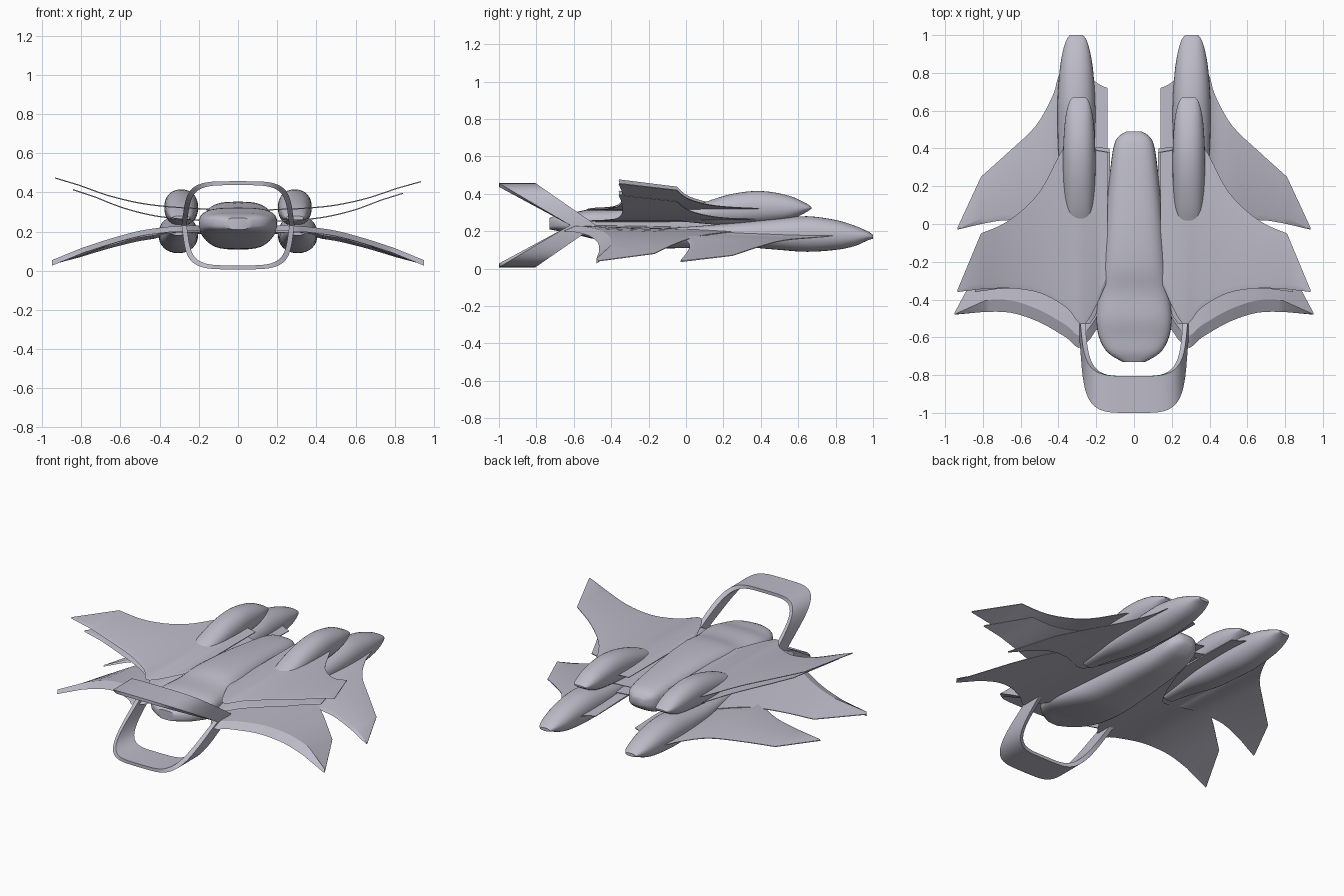
import bpy, bmesh, math

cube = bpy.data.objects.get("Cube")
if cube:
    bpy.data.objects.remove(cube, do_unlink=True)

# One hull colour for the whole craft
hull_paint = bpy.data.materials.new("pale_grey_violet")
colour = (0.51, 0.50, 0.58, 1)
hull_paint.use_nodes = True
hull_paint.diffuse_color = colour
hull_paint.node_tree.nodes["Principled BSDF"].inputs["Base Color"].default_value = colour


def smooth_rows(rows, steps):
    """Catmull-Rom resampling of a table of stations."""
    result = []
    last = len(rows) - 1
    for i in range(last):
        a, b, c, d = rows[max(i - 1, 0)], rows[i], rows[i + 1], rows[min(i + 2, last)]
        for k in range(steps):
            t = k / steps
            result.append([
                q + t / 2 * (r - p + t * (2 * p - 5 * q + 4 * r - s + t * (3 * (q - r) + s - p)))
                for p, q, r, s in zip(a, b, c, d)])
    result.append(list(rows[last]))
    return result


def loft(name, rings, closed=False, angle=40):
    """Skin a list of equal point rings; cap the ends unless the loft is closed."""
    bm = bmesh.new()
    loops = [[bm.verts.new(p) for p in ring] for ring in rings]
    count = len(loops[0])
    pairs = list(zip(loops, loops[1:]))
    if closed:
        pairs.append((loops[-1], loops[0]))
    else:
        bm.faces.new(loops[0])
        bm.faces.new(loops[-1])
    for lower, upper in pairs:
        for i in range(count):
            j = (i + 1) % count
            bm.faces.new((lower[i], lower[j], upper[j], upper[i]))
    bmesh.ops.recalc_face_normals(bm, faces=bm.faces)
    mesh = bpy.data.meshes.new(name)
    bm.to_mesh(mesh)
    bm.free()
    mesh.materials.append(hull_paint)
    obj = bpy.data.objects.new(name, mesh)
    bpy.context.collection.objects.link(obj)
    bpy.ops.object.select_all(action="DESELECT")
    obj.select_set(True)
    bpy.context.view_layer.objects.active = obj
    bpy.ops.object.shade_smooth_by_angle(angle=math.radians(angle))


def power(value, exponent):
    return math.copysign(abs(value) ** exponent, value)


def hull(name, centre_x, stations, exponent, sides=32):
    """Rounded hull along y from stations of (y, half width, z low, z high)."""
    rings = []
    for y, half, low, high in smooth_rows(stations, 4):
        ring = []
        for i in range(sides):
            a = math.tau * i / sides
            ring.append((centre_x + half * power(math.cos(a), exponent), y,
                         (low + high) / 2 + (high - low) / 2 * power(math.sin(a), exponent)))
        rings.append(ring)
    loft(name, rings)


def wing(name, side, stations, thick, bevel, span=1, drop=0, lift=0):
    """Wing from stations of (x, lead y, lead z, trail y, trail z), with a straight tip."""
    rings = []
    for x, ly, lz, ty, tz in smooth_rows(stations[:-1], 4) + [stations[-1]]:
        rise = lift * x - drop
        edge = min(bevel, (ty - ly) * 0.2)
        x *= side * span
        rings.append([(x, ly, lz - thick / 2 + rise),
                      (x, ly + edge, lz + thick / 2 + rise),
                      (x, ty, tz + 0.002 + rise),
                      (x, ty, tz - 0.002 + rise),
                      (x, ly + edge, lz - thick / 2 + rise)])
    loft(name, rings, angle=25)


# Central fuselage: low wedge nose stepping up to a taller boxy back
hull("fuselage", 0, [
    (-0.73, 0.06, 0.21, 0.27), (-0.68, 0.14, 0.2, 0.29), (-0.6, 0.185, 0.185, 0.3),
    (-0.5, 0.2, 0.16, 0.32), (-0.36, 0.19, 0.13, 0.325), (-0.22, 0.175, 0.11, 0.35),
    (0, 0.155, 0.11, 0.35), (0.25, 0.13, 0.12, 0.33), (0.4, 0.11, 0.15, 0.31),
    (0.46, 0.085, 0.18, 0.29), (0.49, 0.04, 0.21, 0.26)], 0.65)

lower_pod = [
    (-0.05, 0.04, 0.18, 0.22), (0.1, 0.06, 0.16, 0.23), (0.3, 0.09, 0.12, 0.25),
    (0.5, 0.1, 0.1, 0.27), (0.65, 0.1, 0.09, 0.28), (0.8, 0.09, 0.1, 0.26),
    (0.9, 0.075, 0.12, 0.23), (0.97, 0.055, 0.15, 0.2), (1, 0.035, 0.16, 0.18)]
upper_pod = [
    (-0.05, 0.045, 0.26, 0.28), (0, 0.06, 0.25, 0.31), (0.1, 0.075, 0.24, 0.355),
    (0.25, 0.085, 0.23, 0.4), (0.4, 0.085, 0.24, 0.415), (0.55, 0.075, 0.26, 0.39),
    (0.64, 0.055, 0.3, 0.35), (0.67, 0.035, 0.32, 0.33)]
front_wing = [
    (0.13, -0.45, 0.22, 0.4, 0.21), (0.27, -0.65, 0.215, 0.4, 0.205),
    (0.36, -0.6, 0.21, 0.28, 0.2), (0.5, -0.52, 0.19, 0.08, 0.175),
    (0.65, -0.47, 0.15, -0.05, 0.135), (0.79, -0.465, 0.105, -0.17, 0.08),
    (0.95, -0.48, 0.04, -0.47, 0.04)]
upper_wing = [
    (0.14, -0.3, 0.31, 0.38, 0.31), (0.26, -0.53, 0.315, 0.4, 0.315),
    (0.36, -0.44, 0.32, 0.42, 0.32), (0.5, -0.365, 0.335, 0.17, 0.335),
    (0.66, -0.34, 0.37, 0.02, 0.37), (0.81, -0.345, 0.42, -0.05, 0.42),
    (0.935, -0.36, 0.455, -0.35, 0.455)]
rear_wing = [
    (0.14, 0.3, 0.2, 0.72, 0.19), (0.2, 0.1, 0.2, 0.75, 0.19),
    (0.3, -0.1, 0.2, 0.85, 0.18), (0.39, -0.08, 0.195, 0.8, 0.175),
    (0.43, -0.06, 0.185, 0.68, 0.165), (0.52, -0.02, 0.17, 0.52, 0.15),
    (0.66, 0.02, 0.13, 0.385, 0.115), (0.81, 0, 0.085, 0.25, 0.07),
    (0.935, -0.03, 0.04, -0.02, 0.04)]

# Pods and wings on each side; the upper wing is a stacked pair of thin sheets
for label, side, lift in (("left", 1, 0), ("right", -1, 0.02)):
    hull(label + "_lower_pod", side * 0.305, lower_pod, 0.9)
    hull(label + "_upper_pod", side * 0.29, upper_pod, 0.9)
    wing(label + "_front_wing", side, front_wing, 0.028, 0.065)
    wing(label + "_upper_wing", side, upper_wing, 0.006, 0.03, lift=lift)
    wing(label + "_middle_wing", side, upper_wing, 0.006, 0.03, span=0.9, drop=0.06, lift=lift)
    wing(label + "_rear_wing", side, rear_wing, 0.01, 0.03)

# Nose frame: a rounded strap whose sides sweep back to the wing roots
middle, steps, inner = 0.232, 64, 0.91
rings = []
for i in range(steps):
    a = math.tau * i / steps
    z = 0.225 * power(math.sin(a), 0.42)
    reach = abs(z) / 0.225
    x = 0.288 * power(math.cos(a), 0.45) * (1 - 0.1 * reach)
    front, back = -0.62 - 0.38 * reach, -0.48 - 0.325 * reach
    rings.append([(x, front, middle + z), (x, back, middle + z),
                  (x * inner, back, middle + z * inner),
                  (x * inner, front, middle + z * inner)])
loft("nose_frame", rings, closed=True)
